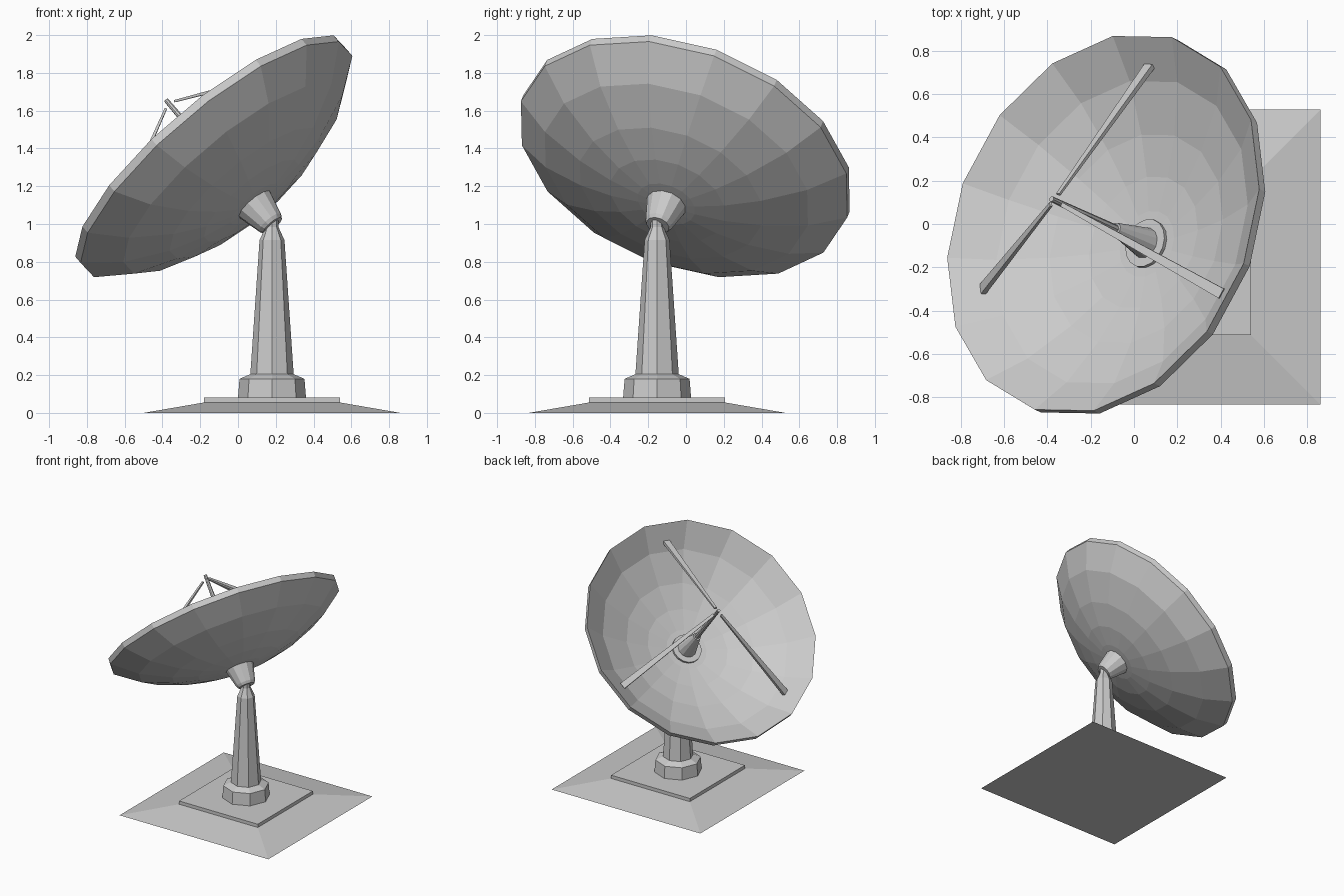
import bpy, bmesh
from math import sin, cos, pi, radians, sqrt
from mathutils import Matrix, Vector

cube = bpy.data.objects.get("Cube")
if cube:
    bpy.data.objects.remove(cube, do_unlink=True)

grey = bpy.data.materials.new("light_grey")
grey.use_nodes = True
grey.diffuse_color = (0.6, 0.6, 0.6, 1)
grey.node_tree.nodes["Principled BSDF"].inputs["Base Color"].default_value = (0.6, 0.6, 0.6, 1)


def finish(name, bm, matrix):
    bmesh.ops.recalc_face_normals(bm, faces=bm.faces)
    mesh = bpy.data.meshes.new(name)
    bm.to_mesh(mesh)
    bm.free()
    mesh.transform(matrix)
    mesh.materials.append(grey)
    obj = bpy.data.objects.new(name, mesh)
    bpy.context.collection.objects.link(obj)
    return obj


def lathe(name, profile, sides, matrix, turn=0.0):
    """Revolve (radius, height) points; open ends get flat caps, zero radius makes a pole."""
    bm = bmesh.new()
    rings = []
    for r, z in profile:
        if r == 0:
            rings.append([bm.verts.new((0, 0, z))] * sides)
        else:
            angles = [turn + 2 * pi * i / sides for i in range(sides)]
            rings.append([bm.verts.new((r * cos(a), r * sin(a), z)) for a in angles])
    for low, high in zip(rings, rings[1:]):
        for i in range(sides):
            j = (i + 1) % sides
            corners = dict.fromkeys((low[i], low[j], high[j], high[i]))
            bm.faces.new(list(corners))
    for ring, (r, z) in ((rings[0], profile[0]), (rings[-1], profile[-1])):
        if r > 0:
            bm.faces.new(ring)
    return finish(name, bm, matrix)


def tapered_bar(name, start, end, size_a, size_b, matrix):
    """Rectangular bar whose width lies around the dish axis."""
    bm = bmesh.new()
    along = (end - start).normalized()
    side = along.cross(Vector((0, 0, 1))).normalized()
    up = side.cross(along)
    ends = []
    for p, (w, t) in ((start, size_a), (end, size_b)):
        ends.append([bm.verts.new(p + side * w / 2 * a + up * t / 2 * b)
                     for a, b in ((-1, -1), (1, -1), (1, 1), (-1, 1))])
    for ring in ends:
        bm.faces.new(ring)
    for i in range(4):
        j = (i + 1) % 4
        bm.faces.new((ends[0][i], ends[0][j], ends[1][j], ends[1][i]))
    return finish(name, bm, matrix)


# Ground plinth and slab
stand = Matrix.Translation((0.18, -0.153, 0))
lathe("sloped_base", [(0.68 * sqrt(2), 0), (0.36 * sqrt(2), 0.055)], 4, stand, pi / 4)
lathe("base_slab", [(0.36 * sqrt(2), 0.055), (0.36 * sqrt(2), 0.082)], 4, stand, pi / 4)

# Octagonal pedestal
lathe("pedestal_foot", [(0.18, 0.08), (0.172, 0.18), (0.115, 0.205)], 8, stand)
lathe("pedestal_shaft", [(0.115, 0.2), (0.066, 0.915), (0.052, 0.945),
                         (0.034, 0.985), (0.034, 1.03)], 8, stand)

# Dish frame: origin at the rim centre, local z along the dish axis
axis = Vector((-0.619, 0.291, 0.729)).normalized()
u = Vector((0.65, -0.185, 0.625))
u = (u - axis * u.dot(axis)).normalized()
v = axis.cross(u)
frame = Matrix((u, v, axis)).transposed().to_4x4()
frame.translation = (-0.142, 0.003, 1.375)

# Dish shell with a thin rim
bowl = [(0, -0.335), (0.16, -0.325), (0.32, -0.3), (0.51, -0.245), (0.74, -0.14), (0.918, 0)]
back = [(r, z - 0.045) for r, z in reversed(bowl)]
lathe("dish", bowl + back, 16, frame)

# Hub behind the dish, collar and feed horn inside it
lathe("rear_hub", [(0.063, -0.525), (0.075, -0.505), (0.112, -0.36)], 12, frame)
lathe("feed_collar", [(0.115, -0.36), (0.115, -0.31)], 16, frame)
lathe("feed_cone", [(0.075, -0.32), (0.03, -0.09)], 12, frame)
lathe("feed_rod", [(0.021, -0.1), (0.013, 0.385)], 8, frame)

# Three struts from the dish to the feed tip
for number, degrees in enumerate((101.25, -11.25, -146.25), 1):
    d = Vector((cos(radians(degrees)), sin(radians(degrees)), 0))
    tapered_bar(f"feed_strut_{number}", d * 0.785 + Vector((0, 0, -0.09)),
                d * 0.035 + Vector((0, 0, 0.345)), (0.05, 0.025), (0.02, 0.012), frame)
